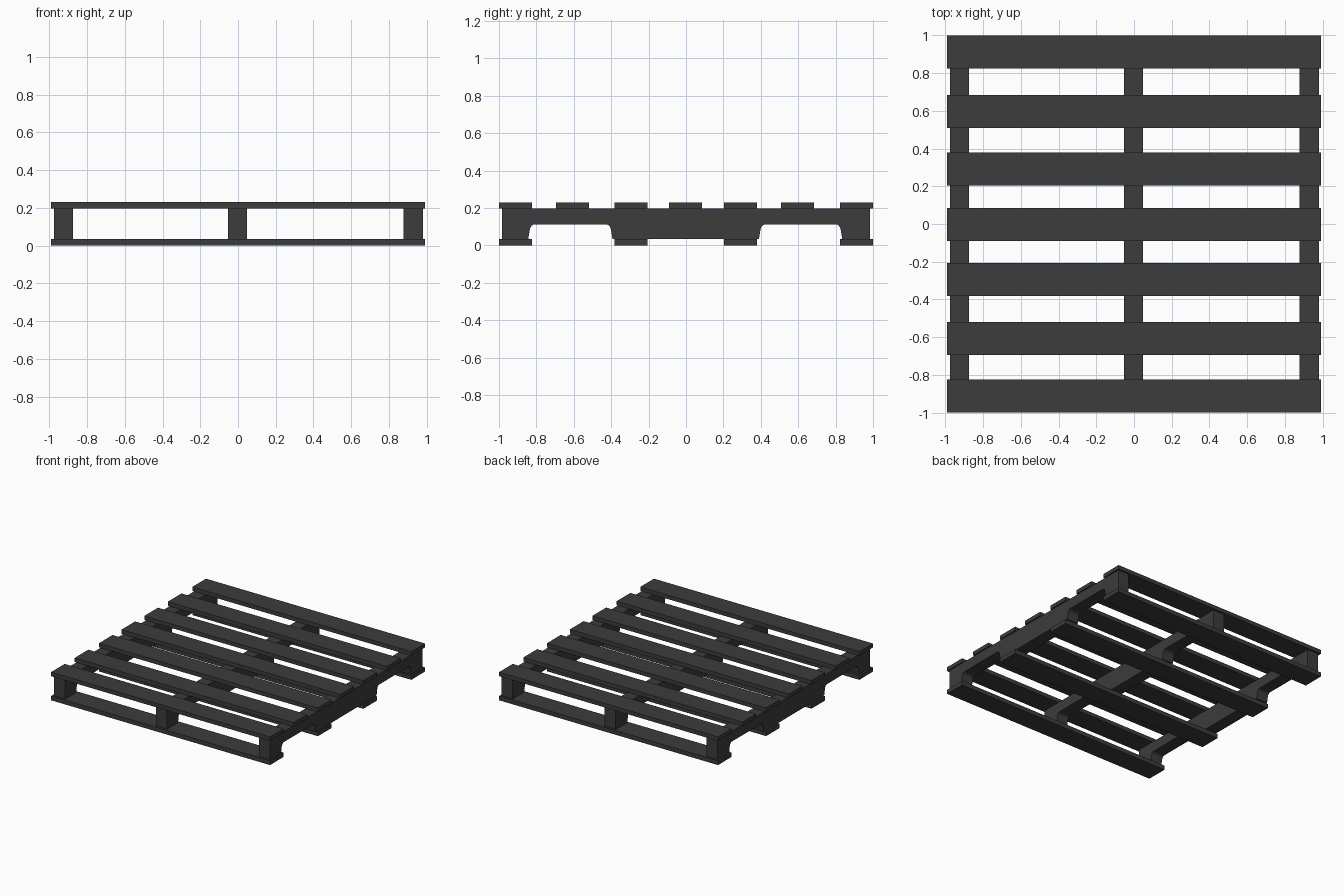
import bpy, bmesh
from mathutils import Vector

if "Cube" in bpy.data.objects:
    bpy.data.objects.remove(bpy.data.objects["Cube"])

wood = bpy.data.materials.new("dark_wood")
wood.diffuse_color = (0.045, 0.045, 0.045, 1)
wood.use_nodes = True
wood.node_tree.nodes["Principled BSDF"].inputs["Base Color"].default_value = wood.diffuse_color


def finish(bm, name):
    bmesh.ops.recalc_face_normals(bm, faces=bm.faces)
    mesh = bpy.data.meshes.new(name)
    bm.to_mesh(mesh)
    bm.free()
    mesh.materials.append(wood)
    obj = bpy.data.objects.new(name, mesh)
    bpy.context.collection.objects.link(obj)
    return obj


def board(name, y, z0, z1):
    bm = bmesh.new()
    bmesh.ops.create_cube(bm, size=1)
    bmesh.ops.scale(bm, vec=(1.98, 0.176, z1 - z0), verts=bm.verts)
    bmesh.ops.translate(bm, vec=(0, y, (z0 + z1) / 2), verts=bm.verts)
    return finish(bm, name)


BOTTOM, TOP, HEIGHT, NOTCH = 0.035, 0.197, 0.23, 0.112


def notch(y0, y1):
    # slightly splayed sides with rounded upper corners
    side = [(0, BOTTOM), (0.008, 0.083), (0.011, 0.095), (0.017, 0.104),
            (0.026, 0.11), (0.038, NOTCH)]
    return [(y0 + d, z) for d, z in side] + [(y1 - d, z) for d, z in reversed(side)]


def stringer(name, x, width=0.102):
    outline = ([(-0.985, TOP), (-0.985, BOTTOM)] + notch(-0.843, -0.393)
               + notch(0.390, 0.835) + [(0.985, BOTTOM), (0.985, TOP)])
    bm = bmesh.new()
    face = bm.faces.new([bm.verts.new((x - width / 2, y, z)) for y, z in outline])
    ext = bmesh.ops.extrude_face_region(bm, geom=[face], use_keep_orig=True)
    moved = [v for v in ext["geom"] if isinstance(v, bmesh.types.BMVert)]
    bmesh.ops.translate(bm, vec=Vector((width, 0, 0)), verts=moved)
    return finish(bm, name)


# deck boards on top
for i, y in enumerate((-0.912, -0.607, -0.294, -0.003, 0.292, 0.596, 0.912)):
    board(f"top_board_{i + 1}", y, TOP, HEIGHT)

# skid boards underneath
for i, y in enumerate((-0.912, -0.294, 0.292, 0.912)):
    board(f"bottom_board_{i + 1}", y, 0, BOTTOM)

# notched stringers between the decks
for side, x in (("left", -0.924), ("middle", -0.003), ("right", 0.929)):
    stringer(f"{side}_stringer", x)
